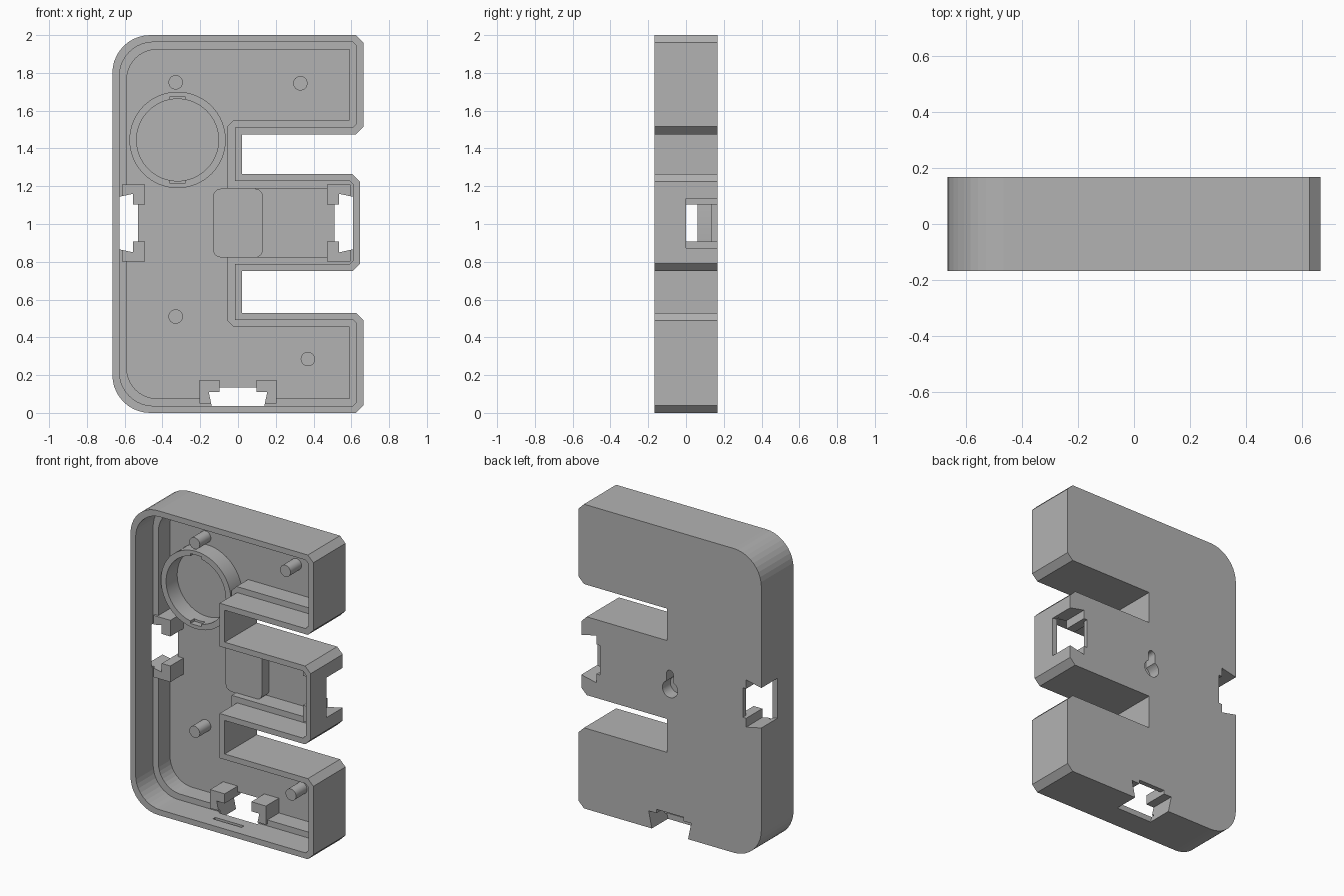
import bpy, bmesh
from math import sin, cos, pi, radians

if "Cube" in bpy.data.objects:
    bpy.data.objects.remove(bpy.data.objects["Cube"])

grey = bpy.data.materials.new("plain grey")
grey.use_nodes = True
grey.diffuse_color = (0.45, 0.45, 0.45, 1)
grey.node_tree.nodes["Principled BSDF"].inputs["Base Color"].default_value = grey.diffuse_color

FLOOR, LEDGE, BACK = 0.135, 0.015, 0.167


def prism(name, pts, y0, y1):
    """Extrude an x-z outline from y0 to y1."""
    bm = bmesh.new()
    face = bm.faces.new([bm.verts.new((x, y0, z)) for x, z in pts])
    ext = bmesh.ops.extrude_face_region(bm, geom=[face])
    moved = [v for v in ext["geom"] if isinstance(v, bmesh.types.BMVert)]
    bmesh.ops.translate(bm, verts=moved, vec=(0, y1 - y0, 0))
    bmesh.ops.recalc_face_normals(bm, faces=bm.faces)
    mesh = bpy.data.meshes.new(name)
    bm.to_mesh(mesh)
    bm.free()
    mesh.materials.append(grey)
    obj = bpy.data.objects.new(name, mesh)
    bpy.context.collection.objects.link(obj)
    return obj


def arc(cx, cz, r, a0, a1, n):
    steps = [radians(a0 + (a1 - a0) * i / n) for i in range(n + 1)]
    return [(cx + r * cos(a), cz + r * sin(a)) for a in steps]


def circle(cx, cz, r, n=64):
    return arc(cx, cz, r, 0, 360, n)[:-1]


def box(x0, x1, z0, z1):
    return [(x0, z0), (x1, z0), (x1, z1), (x0, z1)]


def cut(targets, cutter):
    """Subtract the cutter from each target, then discard it."""
    cutter.hide_render = True
    for t in targets:
        mod = t.modifiers.new("cut", "BOOLEAN")
        mod.operation, mod.object, mod.solver = "DIFFERENCE", cutter, "EXACT"
        bpy.context.view_layer.objects.active = t
        bpy.ops.object.modifier_apply(modifier=mod.name)
    bpy.data.objects.remove(cutter)


def e_outline(d, r, mid_x, c, notch_c):
    """E outline inset by d: corner radius r, tip chamfer c, notch chamfer."""
    left, top, tip, spine = -0.665 + d, 2 - d, 0.665 - d, 0.02 - d

    def bevelled(x, z, sx, sz, size, flip):
        ends = [(x - sx * size, z), (x, z - sz * size)]
        if size == 0:
            return [(x, z)]
        return ends[::-1] if flip else ends

    pts = arc(left + r, top - r, r, 180, 90, 10)
    pts += bevelled(tip, top, 1, 1, c, False)
    pts += bevelled(tip, 1.475 + d, 1, -1, c, True)
    pts += bevelled(spine, 1.475 + d, -1, 1, notch_c, False)
    pts += [(spine, 1.265 - d)]
    pts += bevelled(mid_x, 1.265 - d, 1, 1, c, False)
    pts += bevelled(mid_x, 0.75 + d, 1, -1, c, True)
    pts += [(spine, 0.75 + d)]
    pts += bevelled(spine, 0.53 - d, -1, -1, notch_c, True)
    pts += bevelled(tip, 0.53 - d, 1, 1, c, False)
    pts += bevelled(tip, d, 1, -1, c, True)
    pts += arc(left + r, d + r, r, 270, 180, 10)
    return pts


# Case: outer body, wide lip recess, deeper cavity
case = prism("case", e_outline(0, 0.2, 0.645, 0.04, 0), -BACK, BACK)
cut([case], prism("lip_cutter", e_outline(0.037, 0.18, 0.61, 0.02, 0), -0.3, LEDGE))
cut([case], prism("cavity_cutter", e_outline(0.076, 0.16, 0.569, 0, 0.035), -0.25, FLOOR))
cut([case], prism("groove_cutter", box(-0.12, 0.09, 0.02, 0.06), -0.09, -0.065))

# Dovetail connector sockets on three sides
sides = {
    "right": lambda d, a: (-0.665 + d, 1.005 + a),
    "left": lambda d, a: (0.645 - d, 1.005 + a),
    "bottom": lambda d, a: (a, d),
}
half = [(-0.02, 0.127), (0.11, 0.155), (0.11, 0.097), (0.135, 0.097)]
dovetail = half + [(d, -a) for d, a in reversed(half)]
for side, place in sides.items():
    def shape(pts):
        return [place(d, a) for d, a in pts]
    block = prism(side + "_socket_block", shape(box(0.05, 0.173, -0.203, 0.203)), 0, 0.15)
    cut([case, block], prism("dovetail_cutter", shape(dovetail), 0, 0.2))
    cut([block], prism("window_cutter", shape(box(0.1, 0.2, -0.097, 0.097)), -0.05, FLOOR))

# Hanger boss with keyhole in the back
boss_pts = []
for cx, cz, a in ((0.09, 1.145, 0), (-0.09, 1.145, 90), (-0.09, 0.865, 180), (0.09, 0.865, 270)):
    boss_pts += arc(cx, cz, 0.042, a, a + 90, 5)
boss = prism("hanger_boss", boss_pts, 0.06, 0.15)
keyhole = arc(0, 0.95, 0.055, 117, 423, 24) + arc(0, 1.05, 0.025, 0, 180, 10)
cut([case, boss], prism("keyhole_cutter", keyhole, 0.085, 0.2))

# Round holder with two small key notches
ring = prism("round_holder", circle(-0.32, 1.445, 0.255), 0.02, 0.15)
cut([ring], prism("bore_cutter", circle(-0.32, 1.445, 0.217), -0.1, 0.2))
cut([ring], prism("notch_cutter", box(-0.36, -0.28, 1.215, 1.675), -0.1, 0.06))

# Mounting pegs
pegs = [prism("mounting_peg", circle(x, z, 0.038, 32), 0.02, 0.15)
        for x, z in ((-0.33, 1.75), (0.33, 1.745), (-0.33, 0.51), (0.37, 0.285))]

# Smooth the round parts, keeping edges sharp
bpy.ops.object.select_all(action="DESELECT")
for obj in pegs + [ring, boss]:
    obj.select_set(True)
bpy.context.view_layer.objects.active = ring
bpy.ops.object.shade_smooth_by_angle(angle=radians(30))
